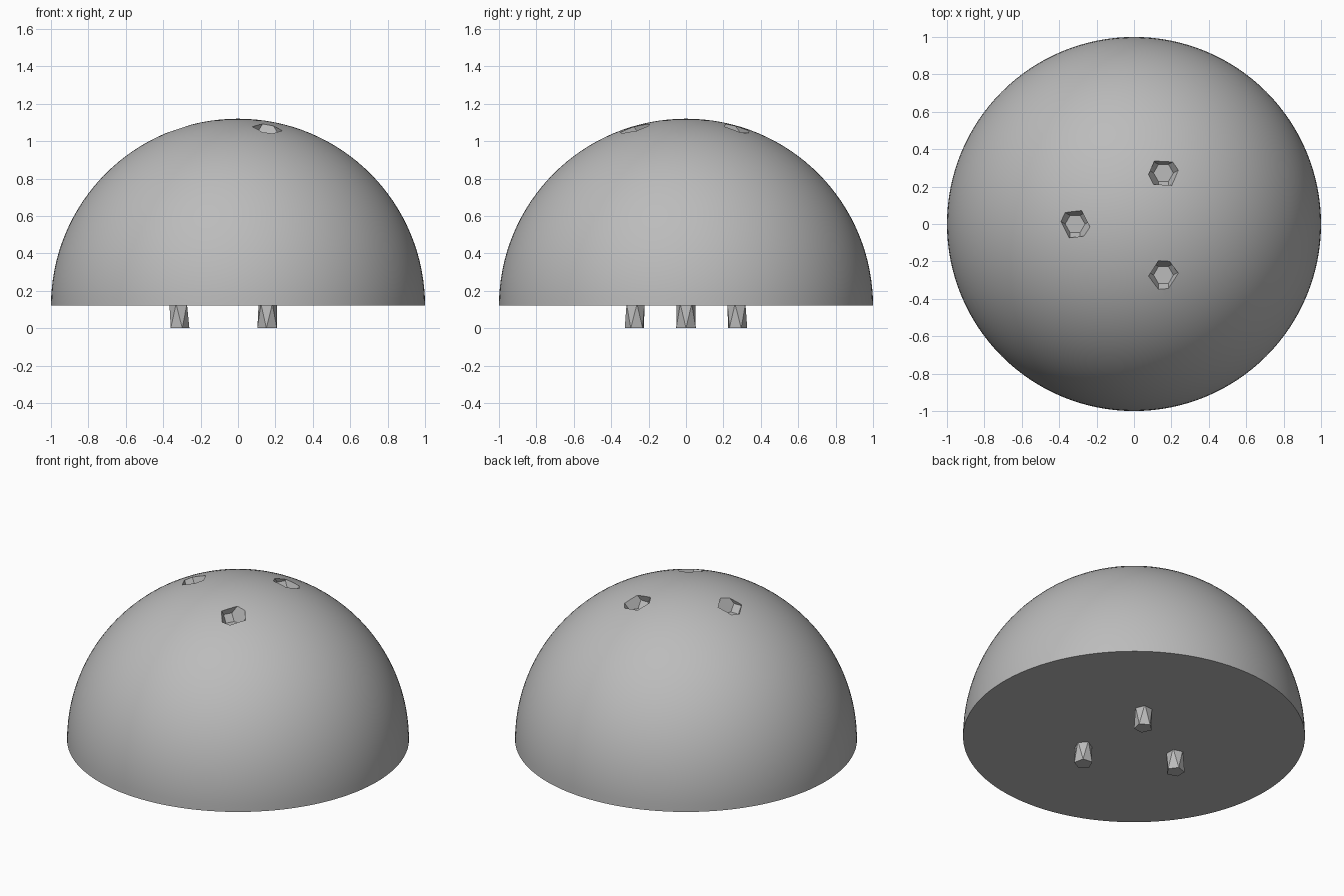
import bpy, bmesh
from math import sin, cos, pi, radians, sqrt
from mathutils import Vector, Matrix

BASE = 0.12          # height of the flat underside
PEG_RING = 0.315     # distance of pegs and sockets from the axis
ANGLES = [60, 180, 300]

cube = bpy.data.objects.get("Cube")
if cube:
    bpy.data.objects.remove(cube, do_unlink=True)

grey = bpy.data.materials.new("light grey")
grey.use_nodes = True
grey.diffuse_color = (0.5, 0.5, 0.5, 1)
grey.node_tree.nodes["Principled BSDF"].inputs["Base Color"].default_value = (0.5, 0.5, 0.5, 1)


def make(name, bm):
    bmesh.ops.recalc_face_normals(bm, faces=bm.faces[:])
    mesh = bpy.data.meshes.new(name)
    bm.to_mesh(mesh)
    bm.free()
    mesh.materials.append(grey)
    ob = bpy.data.objects.new(name, mesh)
    bpy.context.collection.objects.link(ob)
    return ob


def hull(name, points):
    bm = bmesh.new()
    for p in points:
        bm.verts.new(p)
    bmesh.ops.convex_hull(bm, input=bm.verts[:])
    bmesh.ops.dissolve_limit(bm, angle_limit=radians(1), verts=bm.verts[:], edges=bm.edges[:])
    return make(name, bm)


def ring(radius, z, sides, turn):
    return [Vector((radius * cos(turn + 2 * pi * i / sides),
                    radius * sin(turn + 2 * pi * i / sides), z)) for i in range(sides)]


# Hemisphere body
bm = bmesh.new()
bmesh.ops.create_uvsphere(bm, u_segments=128, v_segments=64, radius=1)
bmesh.ops.bisect_plane(bm, geom=bm.verts[:] + bm.edges[:] + bm.faces[:], dist=1e-5,
                       plane_co=(0, 0, 0), plane_no=(0, 0, 1), clear_inner=True)
bmesh.ops.contextual_create(bm, geom=[e for e in bm.edges if e.is_boundary])
bmesh.ops.translate(bm, verts=bm.verts[:], vec=(0, 0, BASE))
dome = make("dome", bm)

# Truncated octahedron resting on a hexagonal face, used to cut each socket
corners = set()
for zero in range(3):
    for s in (-1, 1):
        for t in (-2, 2):
            for a, b in ((s, t), (t, s)):
                c = [a, b]
                c.insert(zero, 0)
                corners.add(tuple(c))
upright = Vector((1, 1, 1)).rotation_difference(Vector((0, 0, 1))).to_matrix()
stone = [upright @ Vector(c) * (0.053 / sqrt(2)) for c in corners]
first = min(stone, key=lambda p: (round(p.z, 3), p.x))
align = Matrix.Rotation(-Vector((first.x, first.y)).angle_signed(Vector((1, 0))), 3, "Z")
stone = [align @ p for p in stone]

for i, deg in enumerate(ANGLES):
    a = radians(deg)
    spot = Vector((PEG_RING * cos(a), PEG_RING * sin(a), 0))
    spin = Matrix.Rotation(a, 3, "Z")

    # Faceted socket in the top
    top = Vector((0, 0, BASE + sqrt(1 - PEG_RING ** 2)))
    cutter = hull(f"socket_cutter_{i + 1}", [spin @ p + spot + top for p in stone])
    cutter.hide_render = True
    cutter.hide_viewport = True
    cut = dome.modifiers.new(f"socket_{i + 1}", "BOOLEAN")
    cut.object = cutter
    cut.operation = "DIFFERENCE"
    cut.solver = "EXACT"

    # Five-sided twisted peg underneath
    turn = a + pi
    hull(f"peg_{i + 1}", [p + spot for p in
                          ring(0.055, 0, 5, turn) + ring(0.052, BASE + 0.01, 5, turn + pi / 5)])

# Apply the cuts, then smooth the dome while keeping its edges crisp
bpy.context.view_layer.update()
cut_mesh = bpy.data.meshes.new_from_object(
    dome.evaluated_get(bpy.context.evaluated_depsgraph_get()))
dome.modifiers.clear()
dome.data = cut_mesh
for ob in [o for o in bpy.data.objects if o.name.startswith("socket_cutter")]:
    bpy.data.objects.remove(ob, do_unlink=True)
bpy.ops.object.select_all(action="DESELECT")
dome.select_set(True)
bpy.context.view_layer.objects.active = dome
bpy.ops.object.shade_smooth_by_angle(angle=radians(20))
